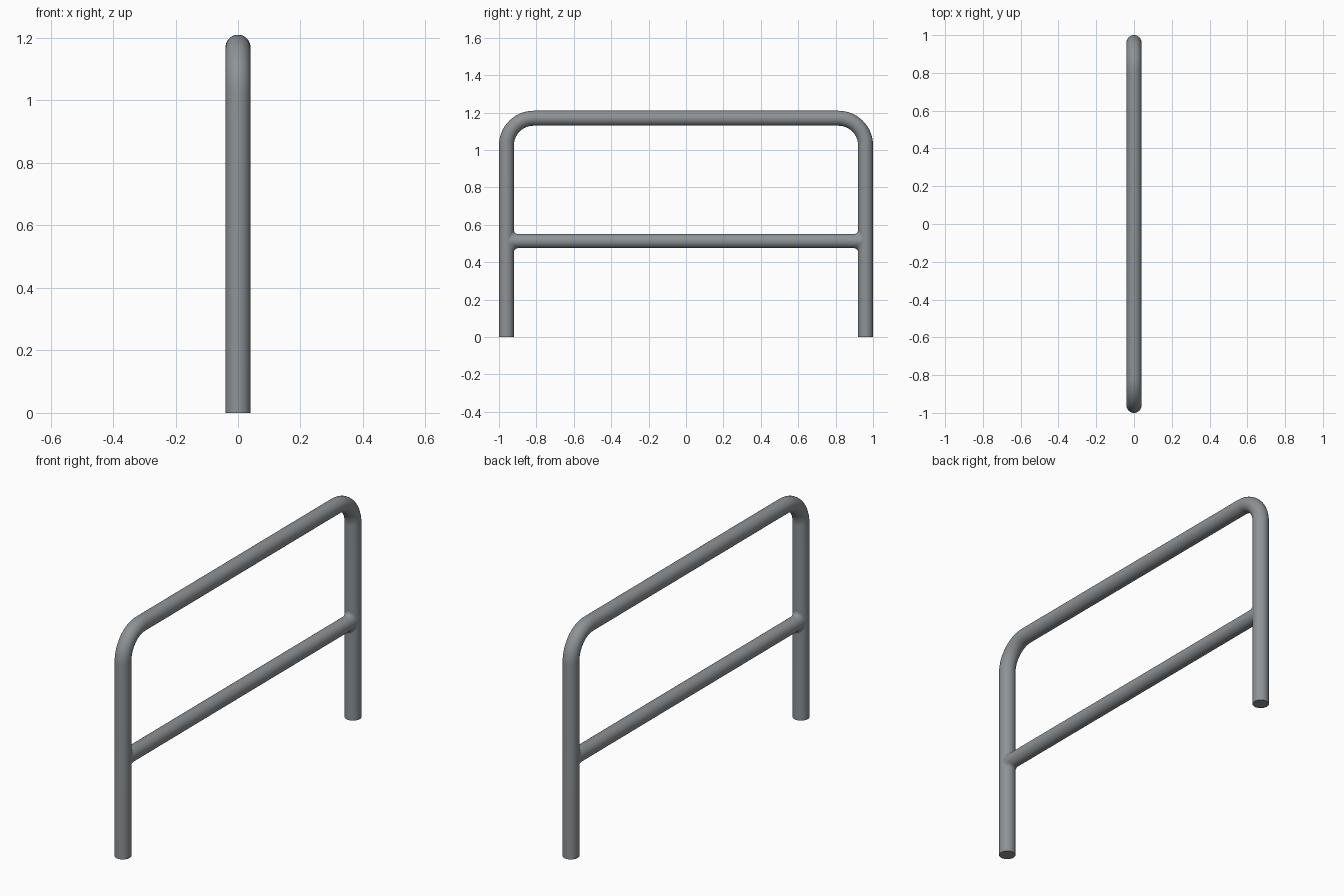
import bpy, bmesh, math

if "Cube" in bpy.data.objects:
    bpy.data.objects.remove(bpy.data.objects["Cube"])

SEG = 48
R = 0.04            # frame tube radius
POST_Y = 0.96       # post centre line
TOP_Z = 1.17        # top bar centre line
BEND = 0.145        # bend radius of the corners
RAIL_R, RAIL_Z, FILLET = 0.038, 0.513, 0.022

steel = bpy.data.materials.new("grey steel")
steel.diffuse_color = (0.27, 0.29, 0.305, 1)
steel.use_nodes = True
steel.node_tree.nodes["Principled BSDF"].inputs["Base Color"].default_value = steel.diffuse_color
ANGLES = [2 * math.pi * i / SEG for i in range(SEG)]


def loft(name, rings, caps):
    """Skin a row of closed rings into one smooth tube."""
    bm = bmesh.new()
    rows = [[bm.verts.new(p) for p in ring] for ring in rings]
    for a, b in zip(rows, rows[1:]):
        for i in range(SEG):
            j = (i + 1) % SEG
            bm.faces.new((a[i], a[j], b[j], b[i]))
    if caps:
        bm.faces.new(rows[0])
        bm.faces.new(rows[-1])
    bmesh.ops.recalc_face_normals(bm, faces=bm.faces)
    me = bpy.data.meshes.new(name)
    bm.to_mesh(me)
    bm.free()
    me.materials.append(steel)
    ob = bpy.data.objects.new(name, me)
    bpy.context.collection.objects.link(ob)
    bpy.ops.object.select_all(action='DESELECT')
    ob.select_set(True)
    bpy.context.view_layer.objects.active = ob
    bpy.ops.object.shade_smooth_by_angle(angle=math.radians(40))


# Bent frame: stations of (y, z, direction of outward normal in the yz plane)
path = [(-POST_Y, 0, math.pi)]
for side, start in ((-1, math.pi), (1, math.pi / 2)):
    for k in range(17):
        t = start - k / 16 * math.pi / 2
        path.append((side * (POST_Y - BEND) + BEND * math.cos(t),
                     TOP_Z - BEND + BEND * math.sin(t), t))
path.append((POST_Y, 0, 0))
loft("bent_tube_frame",
     [[(R * math.sin(a), y + R * math.cos(a) * math.cos(t),
        z + R * math.cos(a) * math.sin(t)) for a in ANGLES]
      for y, z, t in path], True)


# Middle rail: ends flare into a small fillet that hugs the posts
def rail_ring(side, theta):
    ring = []
    for a in ANGLES:
        x = RAIL_R * math.cos(a)
        gap = FILLET * (1 - math.sin(theta))
        flare = FILLET * (1 - math.cos(theta))
        y = POST_Y - math.sqrt(R * R - x * x) - gap
        ring.append((x, side * y, RAIL_Z + (RAIL_R + flare) * math.sin(a)))
    return ring


steps = [k / 8 * math.pi / 2 for k in range(9)]
loft("middle_rail", [rail_ring(-1, t) for t in reversed(steps)]
     + [rail_ring(1, t) for t in steps], False)
